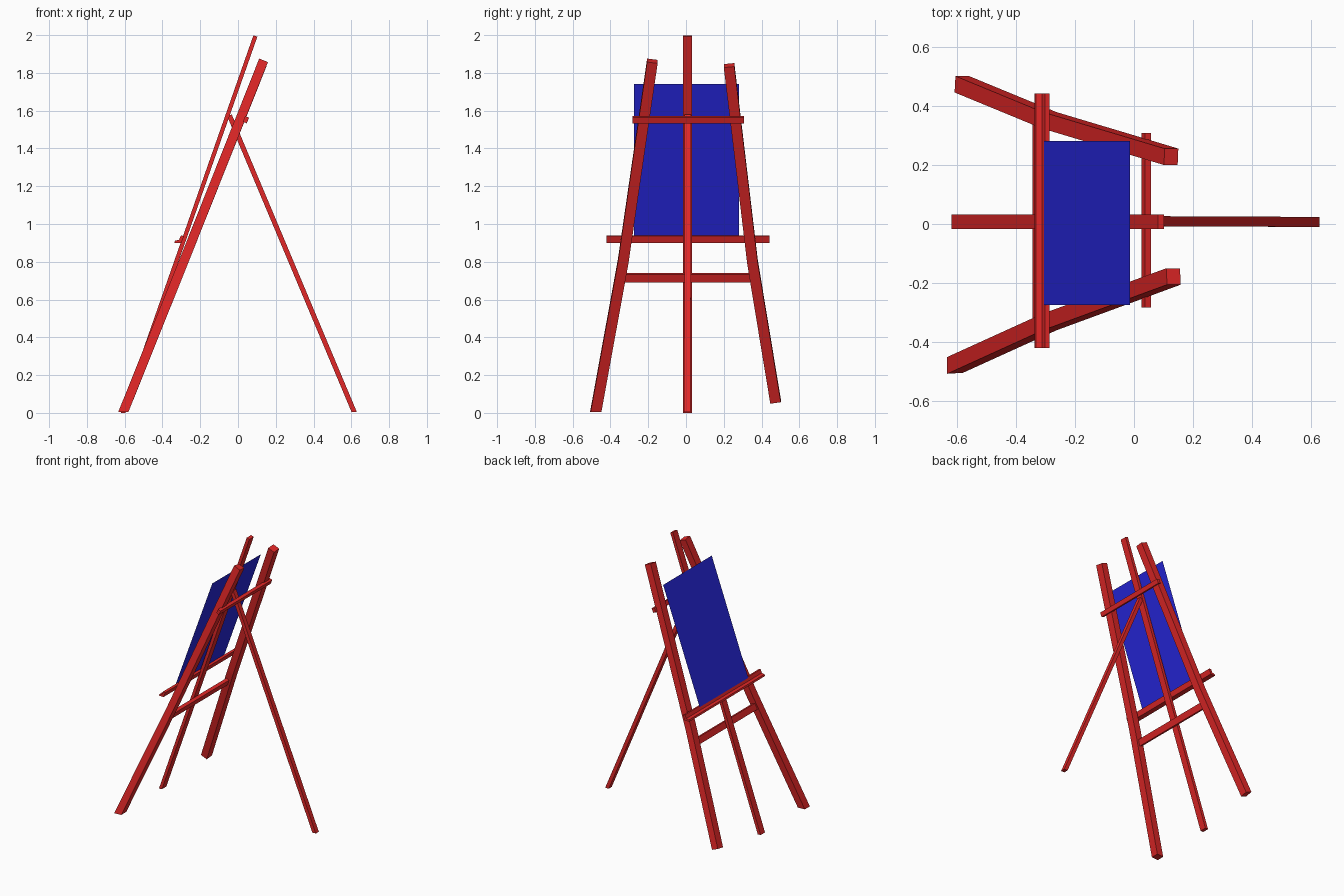
import bpy, bmesh
from mathutils import Vector

if "Cube" in bpy.data.objects:
    bpy.data.objects.remove(bpy.data.objects["Cube"])


def material(name, colour):
    m = bpy.data.materials.new(name)
    m.diffuse_color = colour
    m.use_nodes = True
    m.node_tree.nodes["Principled BSDF"].inputs["Base Color"].default_value = m.diffuse_color
    return m


RED = material("red_paint", (0.75, 0.02, 0.02, 1))
BLUE = material("blue_canvas", (0.02, 0.02, 0.72, 1))


def finish(name, bm, mat):
    bmesh.ops.recalc_face_normals(bm, faces=bm.faces[:])
    me = bpy.data.meshes.new(name)
    bm.to_mesh(me)
    bm.free()
    ob = bpy.data.objects.new(name, me)
    bpy.context.collection.objects.link(ob)
    me.materials.append(mat)
    return ob


def skin(bm, rings):
    n = len(rings[0])
    for a, b in zip(rings, rings[1:]):
        for i in range(n):
            j = (i + 1) % n
            bm.faces.new((a[i], a[j], b[j], b[i]))
    bm.faces.new(rings[0])
    bm.faces.new(rings[-1])


def beam(name, points, width, depth, flat_foot=False):
    """Rectangular bar along a path; width runs in y, depth across the slope."""
    pts = [Vector(p) for p in points]
    bm = bmesh.new()
    rings = []
    for i, p in enumerate(pts):
        d = (pts[min(i + 1, len(pts) - 1)] - pts[max(i - 1, 0)]).normalized()
        side = (Vector((0, 1, 0)) - d * d.y).normalized()
        norm = d.cross(side)
        ring = []
        for u, v in ((-1, -1), (1, -1), (1, 1), (-1, 1)):
            q = p + side * u * width / 2 + norm * v * depth / 2
            if flat_foot and i == 0:
                q -= d * ((q.z - p.z) / d.z)
            ring.append(bm.verts.new(q))
        rings.append(ring)
    skin(bm, rings)
    return finish(name, bm, RED)


def rail(name, profile, y0, y1):
    """Bar along y with an x-z cross-section."""
    bm = bmesh.new()
    skin(bm, [[bm.verts.new((x, y, z)) for x, z in profile] for y in (y0, y1)])
    return finish(name, bm, RED)


def slanted(x, z, height, depth):
    """Cross-section leaning with the legs."""
    up = Vector((0.37, 0.93)) * height / 2
    out = Vector((0.93, -0.37)) * depth / 2
    c = Vector((x, z))
    return [c - up - out, c - up + out, c + up + out, c + up - out]


# Side legs, each slightly bent
beam("left_leg", [(-0.607, -0.478, 0.005), (-0.288, -0.333, 0.80),
                  (0.134, -0.178, 1.863)], 0.056, 0.05, True)
beam("right_leg", [(-0.584, 0.474, 0.062), (-0.288, 0.352, 0.80),
                   (0.126, 0.228, 1.84)], 0.056, 0.05)

# Central mast and rear prop
beam("centre_mast", [(-0.608, 0.008, 0), (0.092, 0.008, 1.995)],
     0.05, 0.022, True)
beam("rear_prop", [(0.615, 0.007, 0.005), (-0.045, 0.01, 1.575)],
     0.034, 0.026, True)

# Cross rails
rail("upper_rail", slanted(0.042, 1.552, 0.032, 0.022), -0.283, 0.308)
rail("lower_rail", slanted(-0.325, 0.715, 0.045, 0.024), -0.355, 0.362)

# Ledge with a front lip
rail("canvas_ledge", [(-0.337, 0.90), (-0.30, 0.90), (-0.286, 0.936),
                      (-0.302, 0.940), (-0.312, 0.916), (-0.333, 0.912)],
     -0.421, 0.443)

# Canvas sheet
bm = bmesh.new()
bm.faces.new([bm.verts.new(c) for c in (
    (-0.306, 0.281, 0.935), (-0.306, -0.274, 0.935),
    (-0.014, -0.274, 1.74), (-0.014, 0.281, 1.74))])
finish("canvas", bm, BLUE)
